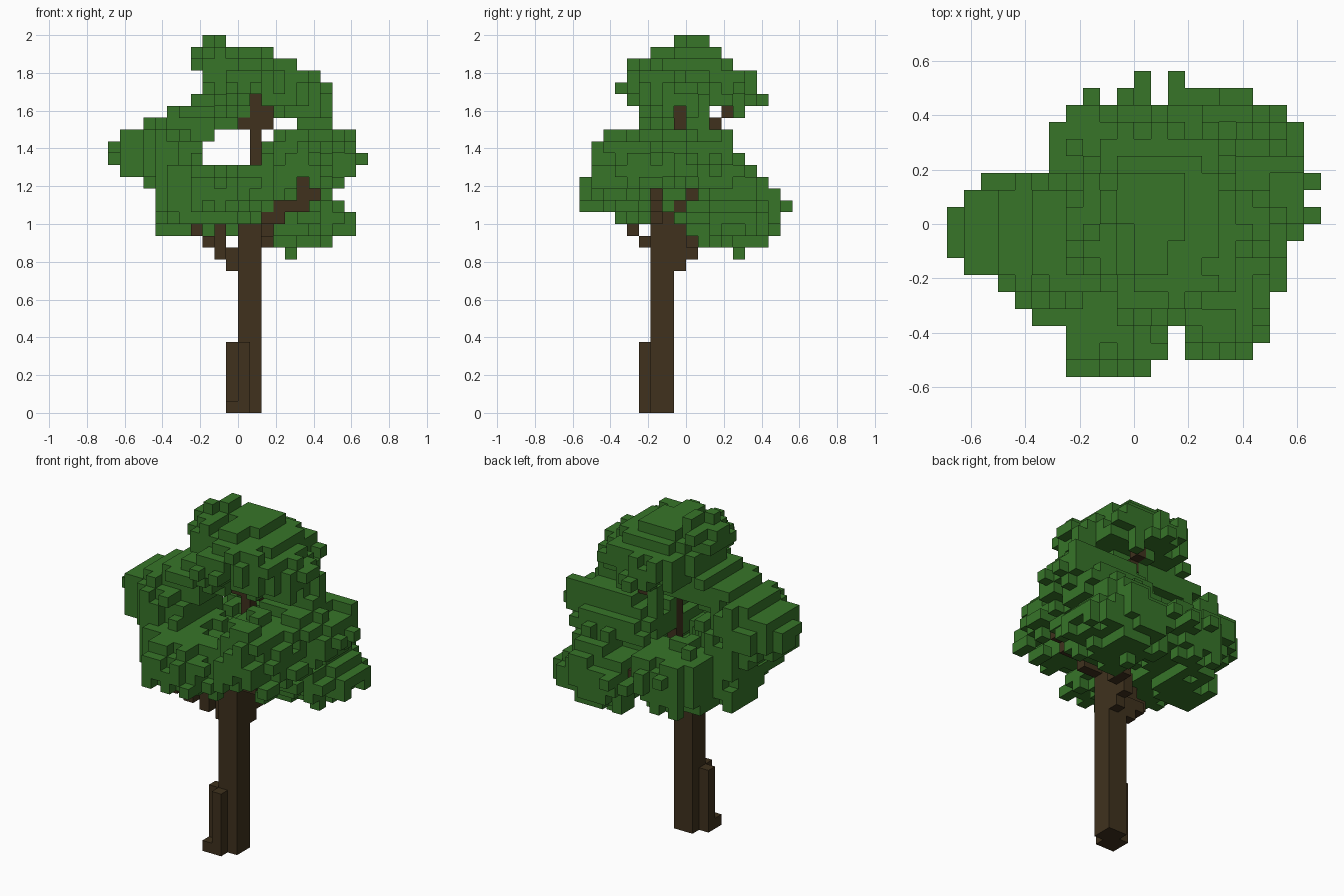
import bpy, bmesh, random
from mathutils import Vector

random.seed(11)
U = 0.0625  # edge length of one block

if "Cube" in bpy.data.objects:
    bpy.data.objects.remove(bpy.data.objects["Cube"], do_unlink=True)


def material(name, rgb):
    mat = bpy.data.materials.new(name)
    mat.use_nodes = True
    mat.diffuse_color = (*rgb, 1)
    mat.node_tree.nodes["Principled BSDF"].inputs["Base Color"].default_value = (*rgb, 1)
    return mat


def box(lo, hi):
    """All blocks from corner lo to corner hi, both included."""
    return {(x, y, z) for x in range(lo[0], hi[0] + 1)
            for y in range(lo[1], hi[1] + 1) for z in range(lo[2], hi[2] + 1)}


def limb(*points):
    """Face-connected staircase of blocks along a path, rising before stepping out."""
    cells = {points[0]}
    for a, b in zip(points, points[1:]):
        start, end = Vector(a), Vector(b)
        steps = int(max(abs(c) for c in end - start))
        last = list(a)
        for i in range(1, steps + 1):
            target = start.lerp(end, i / steps)
            for axis in (2, 0, 1):
                last[axis] = round(target[axis])
                cells.add(tuple(last))
    return cells


SIDES = [Vector(d) for d in ((1, 0, 0), (-1, 0, 0), (0, 1, 0), (0, -1, 0), (0, 0, 1), (0, 0, -1))]


def neighbours(cell):
    return [tuple(int(c) for c in Vector(cell) + d) for d in SIDES]


def block_object(name, cells, hidden_by, mat):
    """Mesh of the exposed block faces only."""
    bm = bmesh.new()
    corners = {}

    def corner(p):
        key = tuple(round(c) for c in p)
        if key not in corners:
            corners[key] = bm.verts.new(Vector(key) * U)
        return corners[key]

    for cell in sorted(cells):
        middle = Vector(cell) + Vector((.5, .5, .5))
        for d, beside in zip(SIDES, neighbours(cell)):
            if beside in cells or beside in hidden_by:
                continue
            s = Vector((d.y, d.z, d.x)) / 2
            t = d.cross(s)
            c = middle + d / 2
            bm.faces.new([corner(p) for p in (c - s - t, c + s - t, c + s + t, c - s + t)])
    mesh = bpy.data.meshes.new(name)
    bm.to_mesh(mesh)
    bm.free()
    mesh.materials.append(mat)
    obj = bpy.data.objects.new(name, mesh)
    bpy.context.collection.objects.link(obj)


# Trunk with its root flare
trunk = box((0, -3, 0), (1, -2, 16))
trunk |= box((0, -4, 0), (0, -4, 5)) | box((-1, -3, 0), (-1, -3, 5)) | {(-1, -4, 0)}

# Branches
right_arm = limb((2, -3, 16), (3, -3, 16), (3, -3, 17), (5, -3, 17), (5, -3, 18), (6, -3, 18))
right_arm |= {(5, -3, 19)}
arm_outline = {(x, z) for x, y, z in right_arm}
branches = right_arm | limb((1, -2, 17), (1, -1, 17), (1, -1, 26))
branches |= limb((1, -1, 12), (1, -1, 17)) | limb((2, -1, 16), (5, 0, 18))
branches |= limb((1, -1, 12), (1, 0, 13), (1, 0, 14), (2, 2, 15), (2, 4, 16), (1, 5, 17))
branches |= limb((-1, -2, 12), (-2, -3, 13), (-3, -4, 14)) | limb((-4, -5, 15), (-4, -5, 16))
branches |= limb((-2, -3, 14), (-2, -3, 16))
branches |= limb((0, -1, 24), (2, -1, 24), (2, 2, 24)) | {(2, -1, 25), (2, 3, 25)}
branches -= trunk

# Leaf clumps: centre and radii in blocks
clumps = [
    ((1.5, .3, 27.9), (5.1, 5.6, 3.5)),     # crown
    ((-1.8, -.2, 29), (2.3, 3, 2.6)),       # crown tip
    ((4.2, 0, 26.8), (3.8, 2.4, 2.4)),      # crown shoulder
    ((-3.2, -.5, 25.5), (3.6, 3.2, 2)),     # crown link
    ((-6.5, -1, 22), (5, 4.3, 3.6)),        # left clump
    ((-2.5, -5, 18.5), (4.8, 4.4, 2.9)),    # front clump
    ((4.6, -3.7, 20.3), (3.7, 4.8, 3.3)),   # front right clump
    ((5.5, 1.8, 21.4), (4.7, 4.2, 3.6)),    # right clump
    ((5.2, 4, 16.8), (5, 4.4, 3.1)),        # low back right clump
    ((-2, 4, 17.8), (5, 4, 2.8)),           # low back left clump
    ((-4, 1, 17.2), (3.5, 4, 2.5)),         # low left clump
]

# Canopy outline, top layer first: x range, y range
layers = [
    (-3, -2, -1, 1), (-4, 2, -3, 2), (-4, 4, -5, 3), (-3, 6, -5, 5), (-3, 7, -6, 5),
    (-4, 6, -5, 6), (-6, 7, -5, 5), (-8, 7, -4, 5), (-10, 9, -7, 3), (-11, 9, -8, 3),
    (-11, 10, -8, 4), (-10, 9, -9, 5), (-8, 8, -9, 7), (-7, 7, -9, 7), (-7, 8, -9, 8),
    (-7, 9, -6, 7), (-7, 9, -1, 7), (-5, 7, 0, 6),
]
# Canopy plan, front row first: x range
plan = [(-4, 0), (-4, 7), (-4, 7), (-6, 7), (-7, 7), (-8, 8), (-10, 9), (-11, 9), (-11, 9),
        (-11, 9), (-10, 9), (-9, 9), (-5, 9), (-5, 9), (-5, 9), (-4, 8), (-3, 6), (0, 2)]


def open_gap(x, y, z):
    """Openings through the canopy and clear space around the branches."""
    return (z in (21, 22) and -3 <= x <= 0
            or z == 23 and x in (-1, 0, 2)
            or z == 24 and (x in (3, 4) or y in (3, 4))
            or z == 25 and y == 2
            or y < -1 and (x == 1 and 21 <= z <= 26 or 0 <= x <= 2 and z in (24, 25))
            or z in (24, 25) and x > 2 and y in (-1, 2, 3)
            or z == 18 and x > 5 and y in (-3, 0)
            or y < -2 and (x, z) in arm_outline
            or -2 <= x <= 2 and y < 5 and z < 16
            or y <= -7 and x == 2)


leaves = set()
for top, (x0, x1, y0, y1) in enumerate(layers):
    z = 31 - top
    for x, y, _ in sorted(box((x0, y0, z), (x1, y1, z))):
        left, right = plan[y + 9]
        edge = random.uniform(.64, 1.3)
        inside = any(sum(((p + .5 - c) / r) ** 2 for p, c, r in zip((x, y, z), centre, radii)) < edge
                     for centre, radii in clumps)
        if inside and left <= x <= right and not open_gap(x, y, z):
            leaves.add((x, y, z))

# Loose sprigs at the tips
leaves |= limb((8, 0, 21), (10, 0, 21)) | limb((8, 2, 21), (10, 2, 21))
leaves |= limb((0, 6, 17), (0, 8, 17)) | limb((2, 6, 17), (2, 8, 17))
leaves |= limb((4, 4, 15), (4, 4, 13)) | limb((-9, -1, 22), (-11, -1, 22))
leaves |= limb((-2, -7, 18), (-2, -9, 18)) | limb((-2, -1, 30), (-2, 1, 31)) | {(-3, -1, 31)}
leaves |= box((7, 1, 24), (7, 1, 26)) | limb((1, 4, 26), (1, 6, 26)) | box((4, -7, 22), (5, -6, 23))
leaves -= trunk | branches
leaves = {c for c in leaves if any(n in leaves for n in neighbours(c))}

bark = material("bark brown", (.050, .031, .0125))
foliage = material("leaf green", (.038, .176, .022))
block_object("trunk", trunk, branches, bark)
block_object("branches", branches, trunk, bark)
block_object("leaf_canopy", leaves, set(), foliage)
